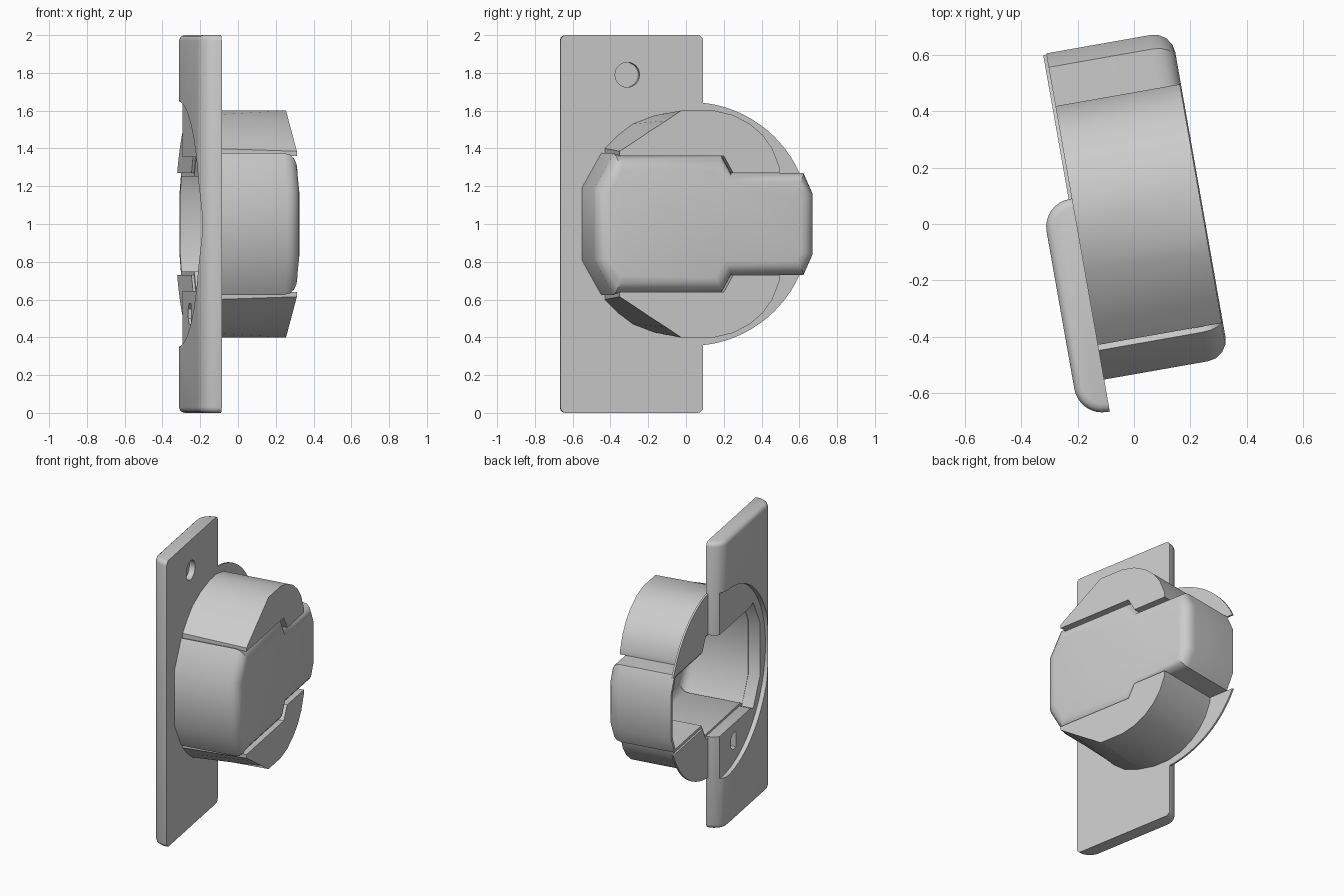
import bpy, bmesh, math
from mathutils import Matrix

if "Cube" in bpy.data.objects:
    bpy.data.objects.remove(bpy.data.objects["Cube"])

TURN = Matrix.Translation((0, 0, 1)) @ Matrix.Rotation(math.radians(10), 4, 'Z')
CY = 0.06  # centre of the round opening


def loft(x0, x1, base, front=None):
    """Closed solid between a (y, z) outline at x0 and one at x1."""
    front = front or base
    bm = bmesh.new()
    a = [bm.verts.new((x0, y, z)) for y, z in base]
    b = [bm.verts.new((x1, y, z)) for y, z in front]
    n = len(a)
    bm.faces.new(a)
    bm.faces.new(b)
    for i in range(n):
        j = (i + 1) % n
        bm.faces.new((a[i], a[j], b[j], b[i]))
    bmesh.ops.recalc_face_normals(bm, faces=bm.faces)
    return bm


def add(name, bm):
    me = bpy.data.meshes.new(name)
    bm.to_mesh(me)
    bm.free()
    ob = bpy.data.objects.new(name, me)
    bpy.context.collection.objects.link(ob)
    return ob


def activate(ob):
    bpy.ops.object.select_all(action='DESELECT')
    ob.select_set(True)
    bpy.context.view_layer.objects.active = ob


def cut(ob, bm):
    cutter = add("cutter", bm)
    m = ob.modifiers.new("cut", 'BOOLEAN')
    m.operation, m.solver, m.object = 'DIFFERENCE', 'EXACT', cutter
    activate(ob)
    bpy.ops.object.modifier_apply(modifier=m.name)
    bpy.data.objects.remove(cutter)


def finish(ob):
    ob.data.transform(TURN)
    activate(ob)
    bpy.ops.object.shade_smooth_by_angle(angle=math.radians(35))


def circle(cy, cz, r, n):
    return [(cy + r * math.cos(i * math.tau / n), cz + r * math.sin(i * math.tau / n))
            for i in range(n)]


# Keyhole-shaped outline of the central cup
half = [(-0.525, 0.19), (-0.42, 0.375), (-0.38, 0.36), (0.16, 0.36),
        (0.21, 0.27), (0.60, 0.27), (0.65, 0.16)]
outline = half + [(y, -z) for y, z in reversed(half)]
inner = [(CY + (y - CY) * 0.97, z * 0.985) for y, z in outline]

# Mounting plate: rounded back edges, small rounding at both ends
bm = bmesh.new()
prof = [(-0.20, -0.64)]
for cy, a0 in ((-0.54, 270), (0.027, 180)):
    for i in range(9):
        a = math.radians(a0 - i * 90 / 8)
        prof.append((-0.21 + 0.1 * math.cos(a), cy + 0.1 * math.sin(a)))
prof.append((-0.20, 0.127))
f = bm.faces.new([bm.verts.new((x, y, -1)) for x, y in prof])
ret = bmesh.ops.extrude_face_region(bm, geom=[f])
bmesh.ops.translate(bm, vec=(0, 0, 2), verts=[v for v in ret['geom'] if isinstance(v, bmesh.types.BMVert)])
bmesh.ops.recalc_face_normals(bm, faces=bm.faces)
ends = [e for e in bm.edges if abs(e.verts[0].co.z - e.verts[1].co.z) < 1e-5
        and not all(v.co.x > -0.201 for v in e.verts)]
bmesh.ops.bevel(bm, geom=ends, offset=0.03, segments=3, profile=0.5, affect='EDGES')
plate = add("mounting_plate", bm)
cut(plate, loft(-0.5, -0.28, circle(CY, 0, 0.65, 64)))            # shallow round recess
cut(plate, loft(-0.4, 0.0, inner))                                # way into the cup
cut(plate, loft(-0.24, -0.1, circle(-0.28, 0.79, 0.066, 24)))     # blind hole
cut(plate, loft(-0.32, -0.24, [(-0.15, -0.42), (-0.15, -0.53), (-0.10, -0.53),
                               (-0.07, -0.50), (-0.07, -0.45), (-0.10, -0.42)]))
finish(plate)

# Central cup: rounded front, open at the back
bm = loft(-0.20, 0.25, outline)
rim = [e for e in bm.edges if all(v.co.x > 0.2 for v in e.verts)]
bmesh.ops.bevel(bm, geom=rim, offset=0.075, segments=4, profile=0.5, affect='EDGES')
back = [f for f in bm.faces if all(v.co.x < -0.19 for v in f.verts)]
bmesh.ops.delete(bm, geom=back, context='FACES_ONLY')
cup = add("central_cup", bm)
m = cup.modifiers.new("wall", 'SOLIDIFY')
m.thickness, m.offset = 0.022, -1
activate(cup)
bpy.ops.object.modifier_apply(modifier=m.name)
finish(cup)

# Side cheeks and thin flange, above and below the cup
low = [(0.46, 0.27), (0.21, 0.27), (0.16, 0.36), (-0.40, 0.36)]
tail = [(0.11, 0.60), (0.21, 0.577), (0.30, 0.53), (0.37, 0.47), (0.42, 0.40), (0.46, 0.30)]
base = low + [(-0.40, 0.40), (-0.33, 0.47), (-0.25, 0.53), (-0.13, 0.575), (0.0, 0.60)] + tail
front = low + [(-0.40, 0.385), (-0.32, 0.437), (-0.24, 0.49), (-0.15, 0.547), (-0.07, 0.60)] + tail
a0, a1 = math.asin(0.27 / 0.645), math.acos(0.06 / 0.645)
ring = [(0.12, 0.36), (0.16, 0.36), (0.21, 0.27)] + [
    (CY + 0.645 * math.cos(a0 + (a1 - a0) * i / 14),
     0.645 * math.sin(a0 + (a1 - a0) * i / 14)) for i in range(15)]
for side, s in (("upper", 1), ("lower", -1)):
    flip = lambda pts: [(y, s * z) for y, z in pts]
    finish(add(side + "_cheek", loft(-0.20, 0.246, flip(base), flip(front))))
    finish(add(side + "_flange", loft(-0.213, -0.20, flip(ring))))
